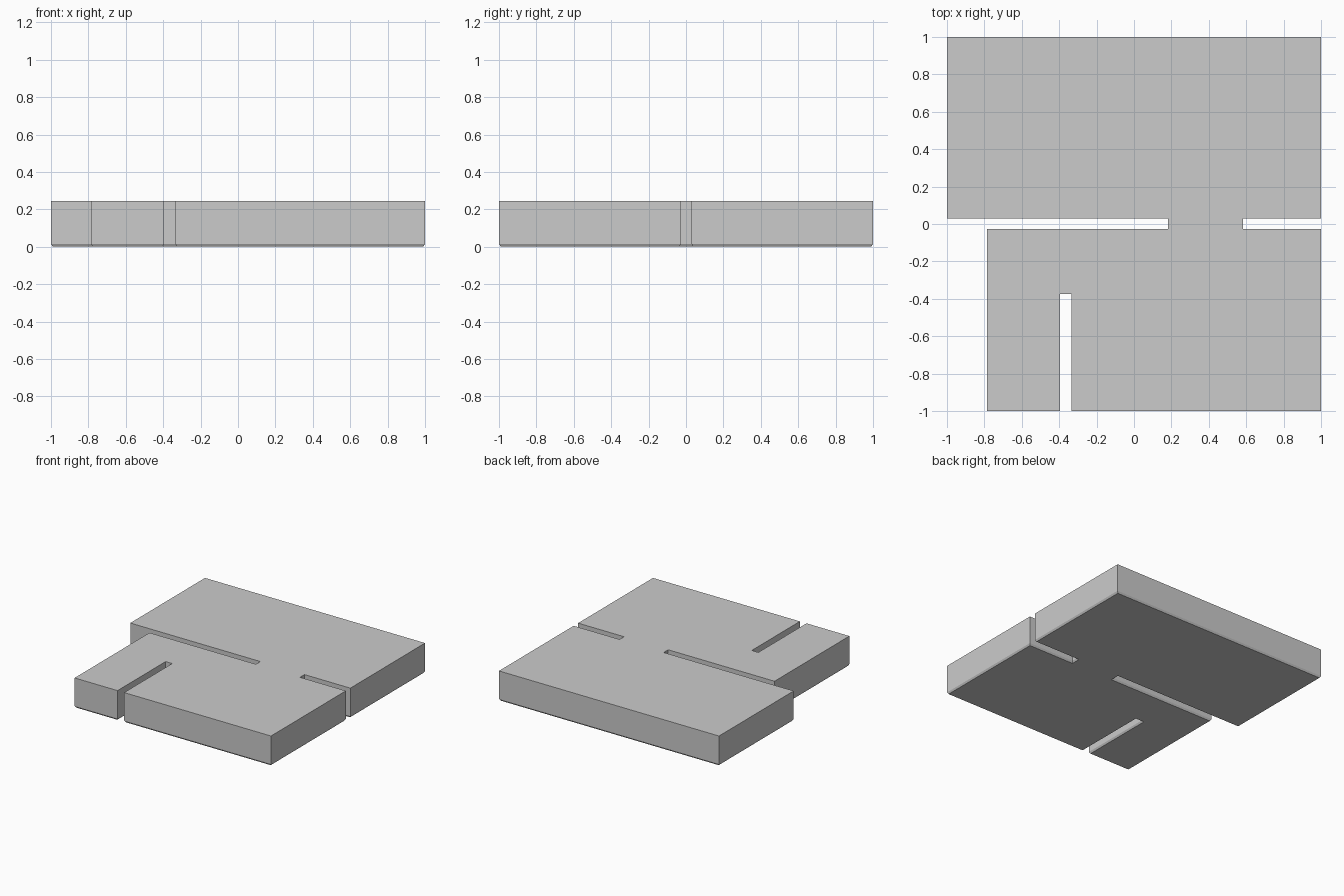
import bpy, bmesh
from mathutils import Vector

if "Cube" in bpy.data.objects:
    bpy.data.objects.remove(bpy.data.objects["Cube"])

TOP, EDGE, INSET = 0.245, 0.015, 0.009

# Plan outline of the slotted plate, counter-clockwise
outline = [Vector(p) for p in [
    (-0.785, -1), (-0.395, -1), (-0.395, -0.375), (-0.335, -0.375), (-0.335, -1),
    (1, -1), (1, -0.028), (0.583, -0.028), (0.583, 0.03), (1, 0.03),
    (1, 1), (-1, 1), (-1, 0.03), (0.182, 0.03), (0.182, -0.028), (-0.785, -0.028)]]
n = len(outline)


def inward(a, b):
    d = (b - a).normalized()
    return Vector((-d.y, d.x))


# Small chamfer around the underside
foot = [p + INSET * (inward(outline[i - 1], p) + inward(p, outline[(i + 1) % n]))
        for i, p in enumerate(outline)]

bm = bmesh.new()
rings = [[bm.verts.new((p.x, p.y, z)) for p in pts]
         for pts, z in ((foot, 0), (outline, EDGE), (outline, TOP))]

# Walls, then underside and top
for low, high in zip(rings, rings[1:]):
    for i in range(n):
        j = (i + 1) % n
        bm.faces.new((low[i], low[j], high[j], high[i]))
bm.faces.new(rings[0][::-1])
bm.faces.new(rings[-1])
bm.normal_update()
bmesh.ops.triangulate(bm, faces=[f for f in bm.faces if len(f.verts) > 4])

mesh = bpy.data.meshes.new("slotted_plate")
bm.to_mesh(mesh)
bm.free()
plate = bpy.data.objects.new("slotted_plate", mesh)
bpy.context.collection.objects.link(plate)
